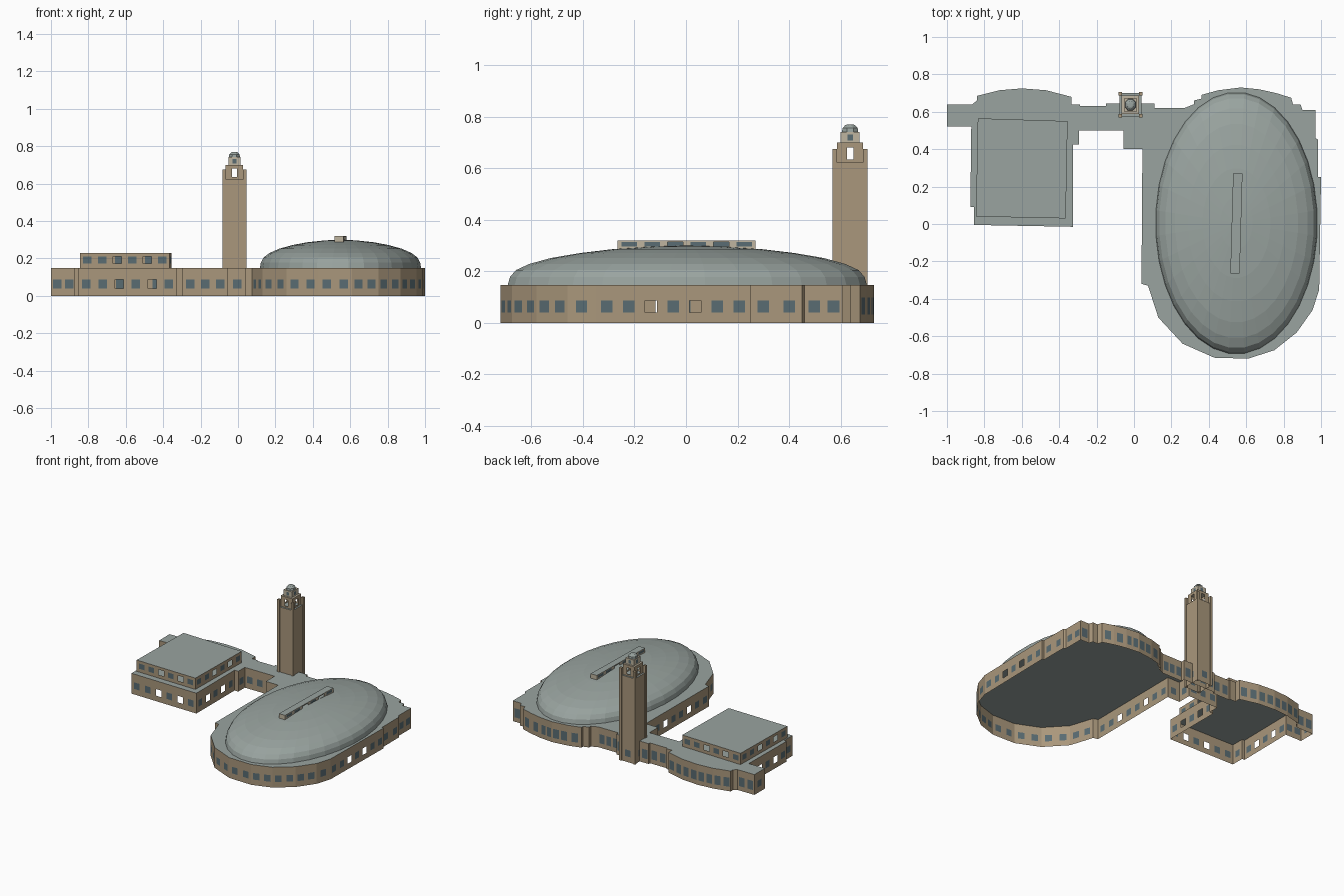
import bpy, bmesh
from math import sin, cos, pi
from mathutils import Vector

cube = bpy.data.objects.get("Cube")
if cube:
    bpy.data.objects.remove(cube)


def material(name, rgb):
    m = bpy.data.materials.new(name)
    m.use_nodes = True
    m.diffuse_color = (*rgb, 1)
    m.node_tree.nodes["Principled BSDF"].inputs["Base Color"].default_value = (*rgb, 1)
    return m


MATS = [material("tan brick", (0.40, 0.31, 0.20)), material("grey roof", (0.32, 0.37, 0.35)),
        material("blue grey glass", (0.10, 0.15, 0.17)), material("pale stone", (0.52, 0.46, 0.35))]
BRICK, ROOF, GLASS, STONE = range(4)


def finish(name, bm):
    me = bpy.data.meshes.new(name)
    bm.to_mesh(me)
    bm.free()
    for m in MATS:
        me.materials.append(m)
    ob = bpy.data.objects.new(name, me)
    bpy.context.collection.objects.link(ob)
    return ob


def building(name, outline, z0, z1, sill, head, spacing=0.085, width=0.045,
             wall=BRICK, top=ROOF, open_all=False, tall_back=False):
    """Thin walls around a counter-clockwise outline, with framed windows and a flat roof."""
    bm = bmesh.new()
    frames = []

    def quad(a, b, low, high, mat):
        f = bm.faces.new([bm.verts.new((p.x, p.y, z)) for p, z in
                          ((a, low), (b, low), (b, high), (a, high))])
        f.material_index = mat
        return f

    pts = [Vector(p) for p in outline]
    for a, b in zip(pts, pts[1:] + pts[:1]):
        run = b - a
        length = run.length
        back = tall_back and run.x < -abs(run.y)
        lo, hi = (sill - 0.008, head + 0.01) if back else (sill, head)
        gap = spacing * 0.75 if back else spacing
        n = max(1, round(length / gap)) if length > width * 1.3 else 0
        last = a
        for i in range(n):
            mid = a + run * ((i + 0.5) / n)
            half = run.normalized() * min(width, length / n * 0.7) / 2
            l, r = mid - half, mid + half
            quad(last, l, z0, z1, wall)
            quad(l, r, z0, lo, wall)
            quad(l, r, hi, z1, wall)
            f = quad(l, r, lo, hi, STONE)
            is_open = open_all or (n >= 5 and not back and i in (n // 3, 2 * n // 3))
            frames.append((f, is_open))
            last = r
        quad(last, b, z0, z1, wall)
    # Inset every window to leave a frame, then glaze it or leave it open
    bmesh.ops.inset_individual(bm, faces=[f for f, _ in frames], thickness=0.003, depth=-0.003)
    for f, is_open in frames:
        f.material_index = GLASS
    bmesh.ops.delete(bm, geom=[f for f, is_open in frames if is_open], context='FACES_ONLY')
    roof = bm.faces.new([bm.verts.new((p.x, p.y, z1)) for p in pts])
    roof.material_index = top
    bmesh.ops.remove_doubles(bm, verts=bm.verts, dist=0.00005)
    return finish(name, bm)


def rect(cx, cy, hx, hy):
    return [(cx - hx, cy - hy), (cx + hx, cy - hy), (cx + hx, cy + hy), (cx - hx, cy + hy)]


def stack(name, cx, cy, profile, sides, mat, close_top=True):
    """Loft of ellipses given as (x radius, y radius, z)."""
    bm = bmesh.new()
    rings = [[bm.verts.new((cx + rx * cos(2 * pi * (i + 0.5) / sides),
                            cy + ry * sin(2 * pi * (i + 0.5) / sides), z))
              for i in range(sides)] for rx, ry, z in profile]
    for low, high in zip(rings, rings[1:]):
        for i in range(sides):
            j = (i + 1) % sides
            bm.faces.new((low[i], low[j], high[j], high[i]))
    bm.faces.new(rings[-1])
    for f in bm.faces:
        f.material_index = mat
    return finish(name, bm)


# Ground storey: annex, link and arena share one wall line
south = [(-1, .64), (-1, .52), (-.87, .52), (-.875, .09), (-.855, .09), (-.855, -.005),
         (-.325, -.015), (-.325, .425), (-.295, .425), (-.295, .5), (-.055, .5), (-.055, .4),
         (.045, .4), (.04, -.32), (.075, -.33), (.13, -.5), (.26, -.64), (.43, -.715),
         (.61, -.72), (.75, -.675), (.87, -.58), (.955, -.46), (.99, -.35), (1, .25)]
north = [(.985, .25), (.985, .45), (.97, .46), (.97, .61), (.9, .61), (.89, .64), (.85, .64),
         (.84, .675), (.76, .7), (.67, .72), (.57, .73), (.45, .715), (.36, .69), (.36, .67),
         (.32, .66), (.32, .64), (.27, .62), (.11, .62), (.11, .645), (-.15, .645),
         (-.15, .63), (-.29, .63), (-.29, .64), (-.335, .64), (-.335, .68), (-.47, .715),
         (-.6, .725), (-.72, .715), (-.84, .685), (-.84, .66), (-.865, .64)]
building("ground_storey", south + north, 0, .148, .04, .088, tall_back=True)

# Annex upper storey
building("annex_upper_storey", [(-.845, .04), (-.365, .03), (-.355, .55), (-.835, .565)],
         .148, .23, .172, .21)

# Arena dome and its ridge skylight
curve = [(1, .148), (.988, .178), (.955, .205), (.88, .229), (.76, .252), (.6, .271),
         (.42, .286), (.2, .296), (.05, .30)]
stack("arena_dome", .548, .005, [(.433 * s, .7 * s, z) for s, z in curve], 32, ROOF)
building("ridge_skylight", [(.515, -.265), (.565, -.265), (.58, .27), (.53, .27)],
         .28, .32, .297, .314, spacing=.09, width=.06, wall=STONE)

# Tower: shaft, corner piers, belfry, lantern and cap
TX, TY = -.019, .637
building("tower_shaft", rect(TX, TY, .059, .063), 0, .622, .04, .088, spacing=.13)
for sx in (-1, 1):
    for sy in (-1, 1):
        building("tower_corner_pier", rect(TX + sx * .055, TY + sy * .059, .009, .009),
                 0, .675, .1, .2, top=BRICK)
building("tower_belfry", rect(TX, TY, .047, .05), .622, .70, .634, .68,
         spacing=.1, width=.026, top=STONE, open_all=True)
building("tower_lantern", rect(TX, TY, .033, .037), .70, .742, .708, .732,
         spacing=.1, width=.022, wall=STONE, top=STONE)
stack("tower_cap", TX, TY, [(.032, .034, .742), (.03, .032, .756), (.018, .02, .768),
                            (.012, .013, .77)], 8, ROOF)
